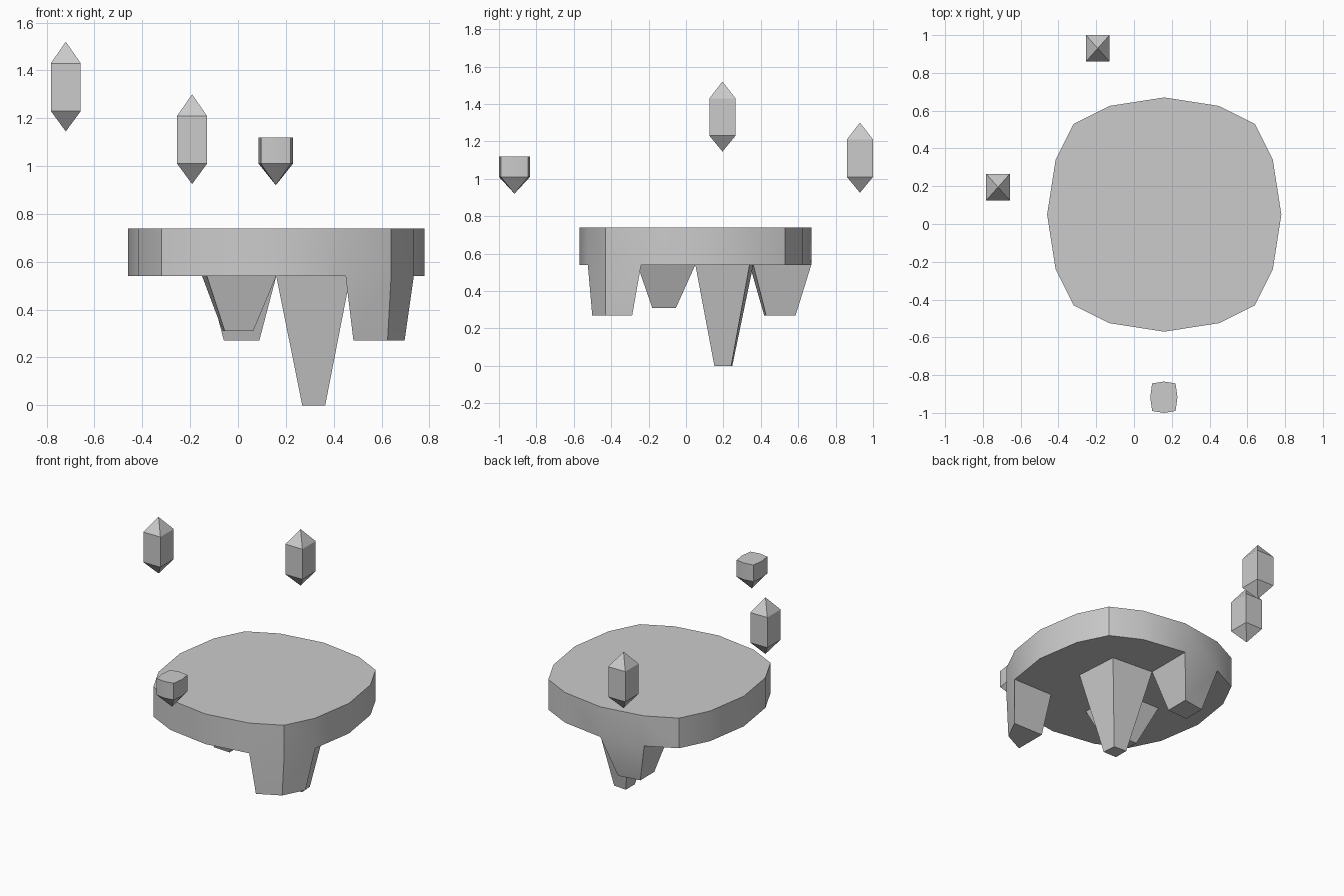
import bpy, bmesh
from math import radians
from mathutils import Vector

if "Cube" in bpy.data.objects:
    bpy.data.objects.remove(bpy.data.objects["Cube"])


def finish(name, bm):
    bmesh.ops.recalc_face_normals(bm, faces=bm.faces[:])
    mesh = bpy.data.meshes.new(name)
    bm.to_mesh(mesh)
    bm.free()
    ob = bpy.data.objects.new(name, mesh)
    bpy.context.collection.objects.link(ob)
    bpy.ops.object.select_all(action='DESELECT')
    ob.select_set(True)
    bpy.context.view_layer.objects.active = ob
    bpy.ops.object.shade_smooth_by_angle(angle=radians(30))
    return ob


# Floating island: a 4x4 grid with rounded corners, thickened downwards
CX, CY, TOP, UNDER = 0.16, 0.05, 0.74, 0.54
ROUNDED = {(0, 0): 0, (1, 0): 0.31, (0, 1): 0, (1, 1): 0.29, (2, 0): 0.62,
           (0, 2): 0, (2, 1): 0.575, (1, 2): 0.29, (2, 2): 0.48}


def rounded(a, b):
    size = ROUNDED[(abs(a), abs(b))]
    return size if a > 0 else -size


bm = bmesh.new()
bmesh.ops.create_grid(bm, x_segments=4, y_segments=4, size=2)
for v in bm.verts:
    i, j = round(v.co.x), round(v.co.y)
    v.co = (CX + rounded(i, j), CY + rounded(j, i), TOP)
ext = bmesh.ops.extrude_face_region(bm, geom=bm.faces[:])
for v in ext['geom']:
    if isinstance(v, bmesh.types.BMVert):
        v.co.z = UNDER

# Hanging rocks: single underside cells pulled down and tapered
# (cell centre, tip height, taper, sideways drift)
rocks = [((0.31, 0.20), 0.0, 0.31, (0.005, -0.002)),
         ((0.01, -0.10), 0.31, 0.41, (-0.008, -0.015)),
         ((0.57, -0.36), 0.27, 0.75, (0.003, -0.018)),
         ((0.01, 0.50), 0.27, 0.51, (0.0, 0.0))]
for (x, y), tip, taper, drift in rocks:
    spot = Vector((x, y, UNDER))
    cell = min(bm.faces, key=lambda f: (f.calc_center_median() - spot).length)
    face = bmesh.ops.extrude_discrete_faces(bm, faces=[cell])['faces'][0]
    mid = face.calc_center_median()
    for v in face.verts:
        v.co = mid + (v.co - mid) * taper + Vector((*drift, 0))
        v.co.z = tip
finish("floating_island", bm)


# Floating crystals: a prism with a point below, and optionally above
def crystal(name, centre, outline, z_low, z_high, tip_low, tip_high=None):
    bm = bmesh.new()
    x, y = centre
    low, high = [[bm.verts.new((x + px, y + py, z)) for px, py in outline]
                 for z in (z_low, z_high)]
    bottom = bm.verts.new((x, y, tip_low))
    top = bm.verts.new((x, y, tip_high)) if tip_high else None
    n = len(outline)
    for k in range(n):
        m = (k + 1) % n
        bm.faces.new((low[k], low[m], high[m], high[k]))
        bm.faces.new((low[m], low[k], bottom))
        if top:
            bm.faces.new((high[k], high[m], top))
    if not top:
        bm.faces.new(high)
    return finish(name, bm)


square = [(0.0625, 0.07), (-0.0625, 0.07), (-0.0625, -0.07), (0.0625, -0.07)]
crystal("left_crystal", (-0.72, 0.195), square, 1.23, 1.43, 1.145, 1.52)
crystal("back_crystal", (-0.192, 0.93), square, 1.01, 1.21, 0.925, 1.30)

# Small flat-topped rock in front
octagon = [(0.072, 0), (0.062, 0.073), (0, 0.083), (-0.062, 0.073),
           (-0.072, 0), (-0.062, -0.073), (0, -0.083), (0.062, -0.073)]
crystal("front_rock", (0.158, -0.917), octagon, 1.01, 1.12, 0.92)
